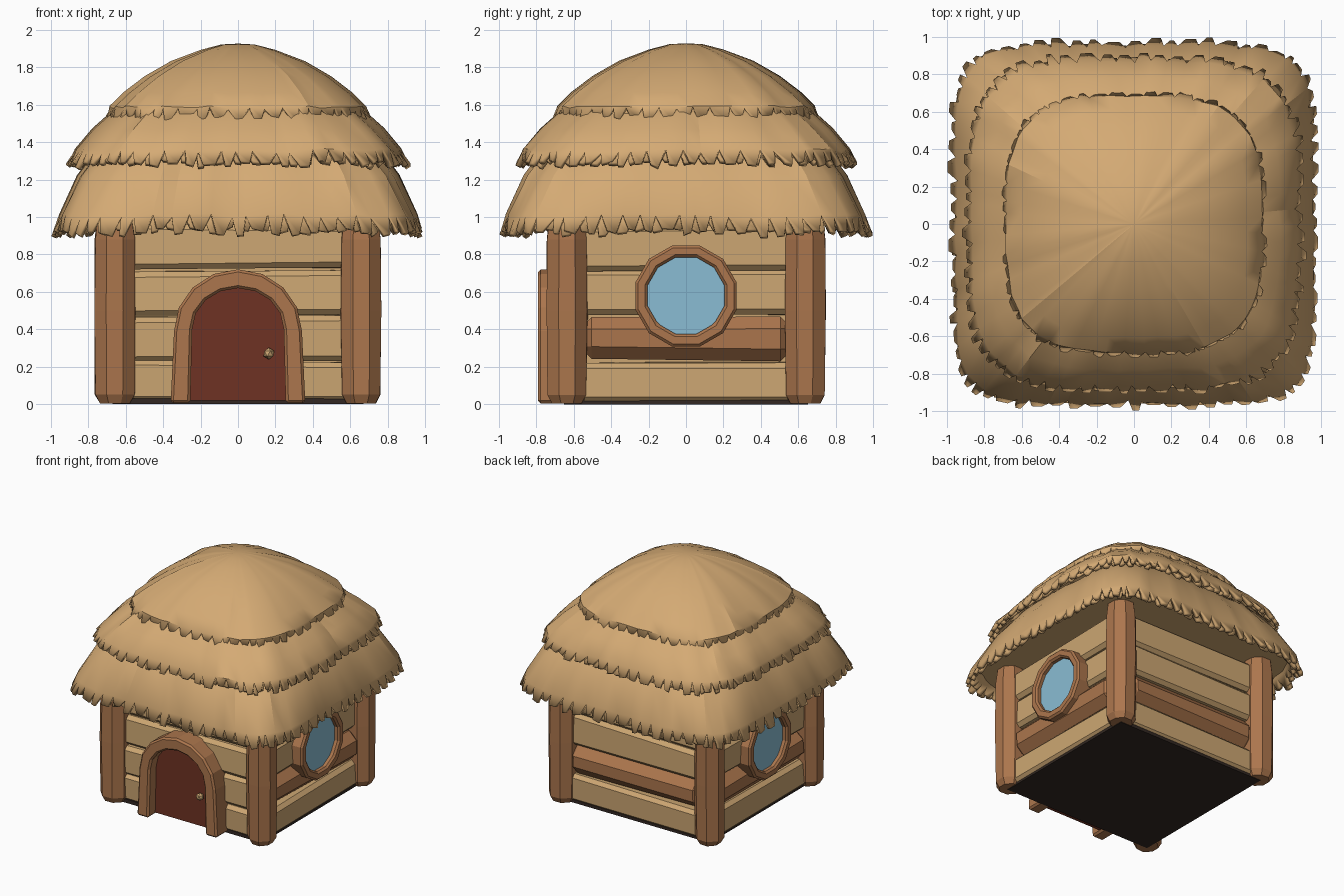
import bpy, bmesh, math, random

random.seed(7)
if "Cube" in bpy.data.objects:
    bpy.data.objects.remove(bpy.data.objects["Cube"], do_unlink=True)


def material(name, *rgb):
    linear = [((c / 255 + 0.055) / 1.055) ** 2.4 for c in rgb] + [1]
    m = bpy.data.materials.new(name)
    m.use_nodes = True
    m.diffuse_color = linear
    m.node_tree.nodes["Principled BSDF"].inputs["Base Color"].default_value = linear
    return m


THATCH = material("straw", 212, 170, 116)
LOG = material("pale wood", 204, 166, 114)
WOOD = material("brown wood", 172, 118, 77)
DOOR = material("dark red door", 110, 50, 35)
GLASS = material("blue glass", 138, 188, 211)
FLOOR = material("dark floor", 50, 39, 34)


def finish(name, bm, mat, turn=0, bevel=0, solid=True):
    if solid:
        bmesh.ops.recalc_face_normals(bm, faces=bm.faces)
    mesh = bpy.data.meshes.new(name)
    bm.to_mesh(mesh)
    bm.free()
    mesh.materials.append(mat)
    ob = bpy.data.objects.new(name, mesh)
    bpy.context.collection.objects.link(ob)
    ob.rotation_euler.z = math.radians(turn)
    if bevel:
        mod = ob.modifiers.new("Bevel", "BEVEL")
        mod.width, mod.segments, mod.limit_method = bevel, 1, "ANGLE"
    return ob


def box(name, half_x, y0, y1, z0, z1, mat, turn=0, bevel=0, wobble=0):
    bm = bmesh.new()
    bmesh.ops.create_cube(bm, size=2)
    for v in bm.verts:
        x, y, z = v.co
        v.co = (x * half_x, y0 if y < 0 else y1, z0 if z < 0 else z1)
        v.co.y += random.uniform(-wobble, wobble)
        v.co.z += random.uniform(-wobble, wobble) if v.co.z > 0.05 else 0
    return finish(name, bm, mat, turn, bevel)


def slab(name, pts, d0, d1, mat, turn=0):
    """Outline in x, z extruded between two distances in front of the centre."""
    bm = bmesh.new()
    back, front = [[bm.verts.new((x, -d, z)) for x, z in pts] for d in (d0, d1)]
    bm.faces.new(back)
    bm.faces.new(front)
    for i in range(len(pts)):
        j = (i + 1) % len(pts)
        bm.faces.new((back[i], back[j], front[j], front[i]))
    return finish(name, bm, mat, turn)


def band(name, outer, inner, d0, d1, mat, closed, turn=0):
    """Frame between two outlines, as a loop of box sections."""
    bm = bmesh.new()
    sections = [[bm.verts.new((x, -d, z)) for (x, z), d in
                 ((o, d0), (o, d1), (i, d1), (i, d0))] for o, i in zip(outer, inner)]
    count = len(sections)
    for k in range(count if closed else count - 1):
        a, b = sections[k], sections[(k + 1) % count]
        for s in range(4):
            t = (s + 1) % 4
            bm.faces.new((a[s], a[t], b[t], b[s]))
    if not closed:
        bm.faces.new(sections[0])
        bm.faces.new(sections[-1])
    return finish(name, bm, mat, turn, bevel=0.014)


def arch(foot, width, spring, top, base=0.005, steps=8):
    arc = [(width * math.cos(math.pi * k / steps),
            spring + (top - spring) * math.sin(math.pi * k / steps)) for k in range(steps + 1)]
    return [(foot, base)] + arc + [(-foot, base)]


def circle(radius, z, sides=12):
    return [(radius * math.cos(math.tau * (k + 0.5) / sides),
             z + radius * math.sin(math.tau * (k + 0.5) / sides)) for k in range(sides)]


def rounded_square(t, half, n):
    """Point at fraction t round a square whose corners soften as n falls."""
    side, u = int(t * 4) % 4, (t * 4) % 1 * 2 - 1
    s = half / (1 + abs(u) ** n) ** (1 / n)
    x, y = s, s * u
    for _ in range(side):
        x, y = -y, x
    return x, y


# Floor, inner wall and stacked logs
box("floor", 0.67, -0.65, 0.65, 0, 0.03, FLOOR)
box("wall_core", 0.6, -0.58, 0.58, 0.02, 0.98, LOG)
levels = [0.012, 0.235, 0.475, 0.72, 0.96]
for side, turn, dist, half in (("front", 0, 0.66, 0.6), ("left", 90, 0.685, 0.57),
                               ("back", 180, 0.66, 0.6), ("right", -90, 0.685, 0.57)):
    for k in range(4):
        brown = k == 1 and side != "front"
        out = dist + (0.02 if brown else 0)
        box(f"{side}_log_{k + 1}", half, -out, -0.5, levels[k], levels[k + 1] - 0.006,
            WOOD if brown else LOG, turn, 0.065 if brown else 0.028, 0.012)

# Corner posts: rough eight-sided timbers with chamfered ends
for sx in (-1, 1):
    for sy in (-1, 1):
        bm = bmesh.new()
        rings = []
        lean = [random.uniform(0.95, 1.02) for _ in range(8)]
        for z, r in ((0.004, 0.088), (0.05, 0.115), (0.5, 0.121), (0.88, 0.117), (1.02, 0.1)):
            ring = []
            for k in range(8):
                a = math.tau * (k + 0.5) / 8
                q = r * lean[k] * random.uniform(0.97, 1.01)
                ring.append(bm.verts.new((sx * 0.658 + q * math.cos(a),
                                          sy * 0.635 + q * math.sin(a), z)))
            rings.append(ring)
        for a, b in zip(rings, rings[1:]):
            for k in range(8):
                j = (k + 1) % 8
                bm.faces.new((a[k], a[j], b[j], b[k]))
        bm.faces.new(rings[0])
        bm.faces.new(rings[-1])
        finish(f"{'front' if sy < 0 else 'back'}_{'left' if sx > 0 else 'right'}_post", bm, WOOD)

# Arched door with its frame and knob
opening = arch(0.255, 0.245, 0.4, 0.62)
band("door_frame", arch(0.36, 0.342, 0.39, 0.72), opening, 0.62, 0.79, WOOD, False)
slab("door", arch(0.26, 0.25, 0.4, 0.625, 0.02), 0.62, 0.7, DOOR)
bm = bmesh.new()
bmesh.ops.create_icosphere(bm, subdivisions=1, radius=0.032)
bmesh.ops.translate(bm, verts=bm.verts, vec=(0.165, -0.725, 0.27))
finish("door_knob", bm, LOG)

# Round windows on both sides
for side, turn in (("left", 90), ("right", -90)):
    band(f"{side}_window_frame", circle(0.28, 0.578), circle(0.212, 0.58), 0.62, 0.765, WOOD, True, turn)
    slab(f"{side}_window_glass", circle(0.218, 0.58), 0.62, 0.725, GLASS, turn)


def thatch(name, profile, count, flare, drop, shift=0.0):
    """Straw tier: rings of (half width, height, squareness), then a ragged fringe."""
    bm = bmesh.new()
    fold = [random.uniform(-0.014, 0.008) for _ in range(count)]
    place = [(k + shift + random.uniform(-0.2, 0.2)) / count for k in range(count)]
    rings = []
    for half, z, n in profile:
        ring = []
        for k in range(count):
            x, y = rounded_square(place[k] % 1, half * (1 + fold[k] * half), n)
            ring.append(bm.verts.new((x, y, z + fold[k] * half)))
        rings.append(ring)
    for a, b in zip(rings, rings[1:]):
        for k in range(count):
            j = (k + 1) % count
            bm.faces.new((a[k], b[k], b[j], a[j]))
    half, z, n = profile[-1]
    for k in range(count):
        j = (k + 1) % count
        start, end = place[k], place[j] + (1 if j == 0 else 0)
        reach = random.uniform(0.65, 1)
        out = half + flare * reach - random.uniform(0, 0.02)
        tip = []
        for f in (random.uniform(0.2, 0.36), random.uniform(0.64, 0.8)):
            x, y = rounded_square((start + (end - start) * f) % 1, out, n)
            tip.append(bm.verts.new((x, y, z - drop * reach + random.uniform(-0.01, 0.01))))
        bm.faces.new((rings[-1][k], tip[0], tip[1], rings[-1][j]))
    bmesh.ops.remove_doubles(bm, verts=bm.verts, dist=0.0005)
    ob = finish(name, bm, THATCH, solid=False)
    mod = ob.modifiers.new("Thickness", "SOLIDIFY")
    mod.thickness, mod.offset = 0.028, -1
    bpy.ops.object.select_all(action="DESELECT")
    ob.select_set(True)
    bpy.context.view_layer.objects.active = ob
    bpy.ops.object.shade_smooth_by_angle(angle=math.radians(22))


# Three thatch tiers, each with a second fringe tucked behind the first
lower = [(0.62, 1.47, 4), (0.75, 1.37, 4.5), (0.86, 1.22, 5), (0.955, 1.01, 6)]
middle = [(0.52, 1.66, 3), (0.67, 1.57, 3.2), (0.78, 1.47, 3.5), (0.87, 1.36, 4)]
dome = [(0, 1.927, 2.2), (0.09, 1.922, 2.2), (0.2, 1.893, 2.3), (0.36, 1.832, 2.5),
        (0.5, 1.75, 2.8), (0.61, 1.665, 3), (0.685, 1.59, 3.3)]
for name, rows, count, flare, drop in (("lower", lower, 76, 0.045, 0.11),
                                       ("middle", middle, 72, 0.055, 0.085),
                                       ("top", dome, 60, 0.035, 0.075)):
    thatch(f"{name}_thatch", rows, count, flare, drop)
    under = [(half - 0.026, z - 0.012, n) for half, z, n in rows[-2:]]
    thatch(f"{name}_under_fringe", under, count, flare, drop * 0.8, 0.5)

# Eave underside closing the roof above the walls
bm = bmesh.new()
bm.faces.new([bm.verts.new((*rounded_square(k / 40, 0.93, 6), 1.0)) for k in range(40)])
finish("eave_underside", bm, THATCH)
